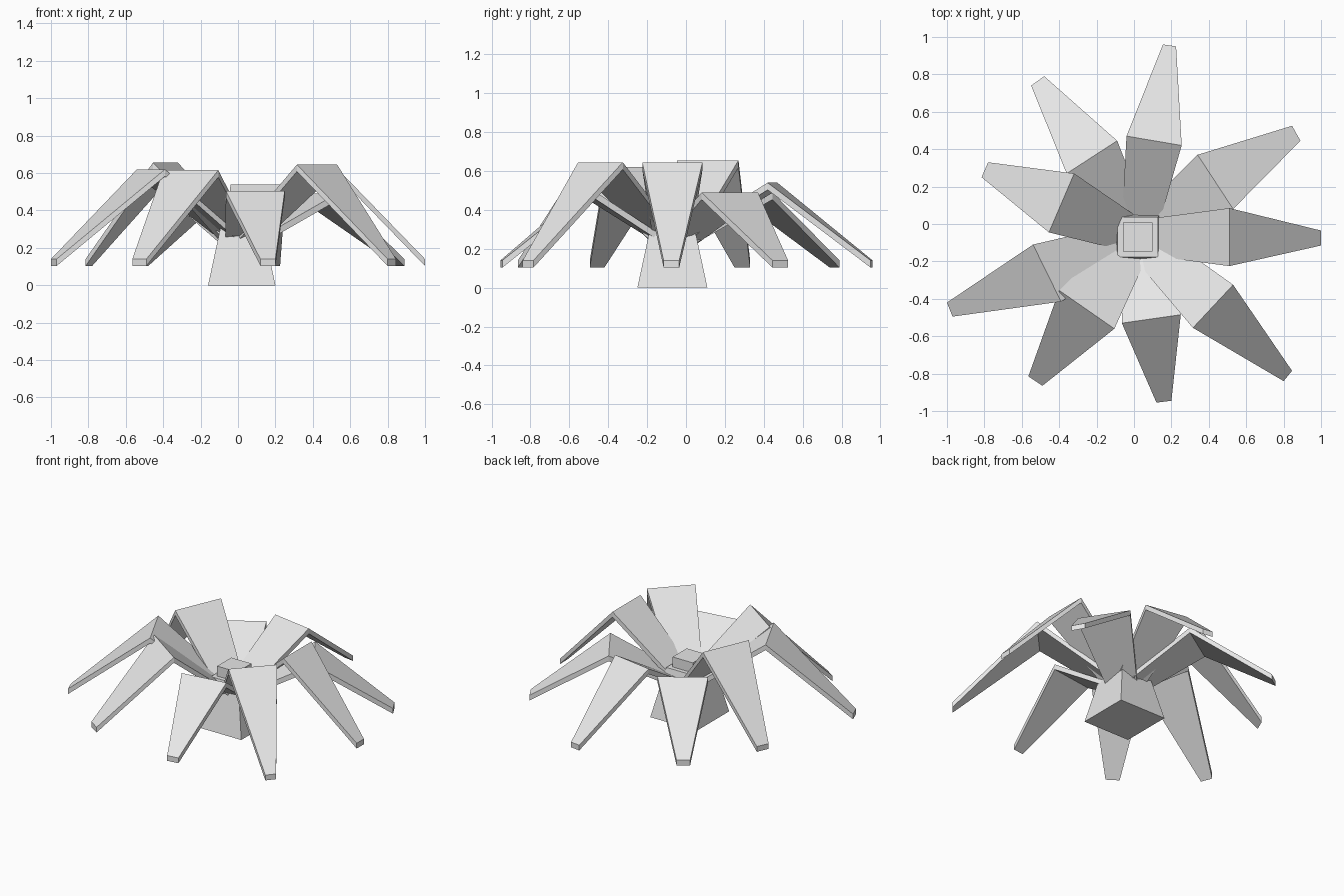
import bpy, bmesh
from mathutils import Vector

if "Cube" in bpy.data.objects:
    bpy.data.objects.remove(bpy.data.objects["Cube"])

grey = bpy.data.materials.new("light_grey")
grey.diffuse_color = (0.8, 0.8, 0.8, 1)
grey.use_nodes = True
grey.node_tree.nodes["Principled BSDF"].inputs["Base Color"].default_value = grey.diffuse_color

CENTRE = Vector((0.02, -0.07, 0))
THICK = 0.037      # vertical leaf thickness
TIP_Z = 0.14
BASE_Z = 0.225
BASE_HALF = 0.09


def make_object(name, bm):
    bmesh.ops.recalc_face_normals(bm, faces=bm.faces)
    mesh = bpy.data.meshes.new(name)
    bm.to_mesh(mesh)
    bm.free()
    mesh.materials.append(grey)
    obj = bpy.data.objects.new(name, mesh)
    bpy.context.collection.objects.link(obj)
    return obj


def loft(name, rings):
    """Join four-sided rings into a closed solid."""
    bm = bmesh.new()
    loops = [[bm.verts.new(p) for p in ring] for ring in rings]
    for a, b in zip(loops, loops[1:]):
        for i in range(4):
            j = (i + 1) % 4
            bm.faces.new((a[i], a[j], b[j], b[i]))
    bm.faces.new(loops[0])
    bm.faces.new(loops[-1])
    return make_object(name, bm)


def square(half, z):
    return [CENTRE + Vector((sx * half, sy * half, z))
            for sx, sy in ((-1, -1), (1, -1), (1, 1), (-1, 1))]


def leaf(name, knee_z, knee_a, knee_b, tip_a, tip_b):
    """Bent leaf: narrow base, wide raised knee, narrow lowered tip."""
    ka, kb = Vector((*knee_a, 0)), Vector((*knee_b, 0))
    side = (kb - ka).normalized() * BASE_HALF
    sections = [(CENTRE - side, CENTRE + side, BASE_Z),
                (ka, kb, knee_z),
                (Vector((*tip_a, 0)), Vector((*tip_b, 0)), TIP_Z)]
    rings = []
    for a, b, z in sections:
        up, low = Vector((0, 0, z)), Vector((0, 0, z - THICK))
        rings.append([a + up, b + up, b + low, a + low])
    return loft(name, rings)


# Tapered square pot and the small block on top of it
loft("pot", [square(0.18, 0), square(0.107, 0.34)])
loft("centre_block", [square(0.078, 0.33), square(0.078, 0.41)])

# Leaves: knee height, knee edge, tip edge
leaf("leaf_east", 0.645, (0.51, 0.085), (0.51, -0.225), (1.0, -0.035), (1.0, -0.115))
leaf("leaf_north_east", 0.49, (0.34, 0.37), (0.53, 0.08), (0.845, 0.525), (0.89, 0.445))
leaf("leaf_north", 0.54, (-0.04, 0.47), (0.255, 0.42), (0.155, 0.96), (0.225, 0.95))
leaf("leaf_north_west", 0.49, (-0.36, 0.27), (-0.09, 0.445), (-0.55, 0.74), (-0.48, 0.79))
leaf("leaf_west", 0.655, (-0.455, -0.045), (-0.32, 0.27), (-0.815, 0.25), (-0.78, 0.33))
leaf("leaf_south_west", 0.62, (-0.39, -0.415), (-0.54, -0.11), (-0.97, -0.495), (-1.0, -0.42))
leaf("leaf_front_left", 0.615, (-0.105, -0.56), (-0.40, -0.355), (-0.49, -0.865), (-0.565, -0.815))
leaf("leaf_south", 0.505, (0.25, -0.485), (-0.065, -0.53), (0.2, -0.945), (0.12, -0.955))
leaf("leaf_south_east", 0.645, (0.53, -0.325), (0.315, -0.555), (0.845, -0.785), (0.80, -0.84))
